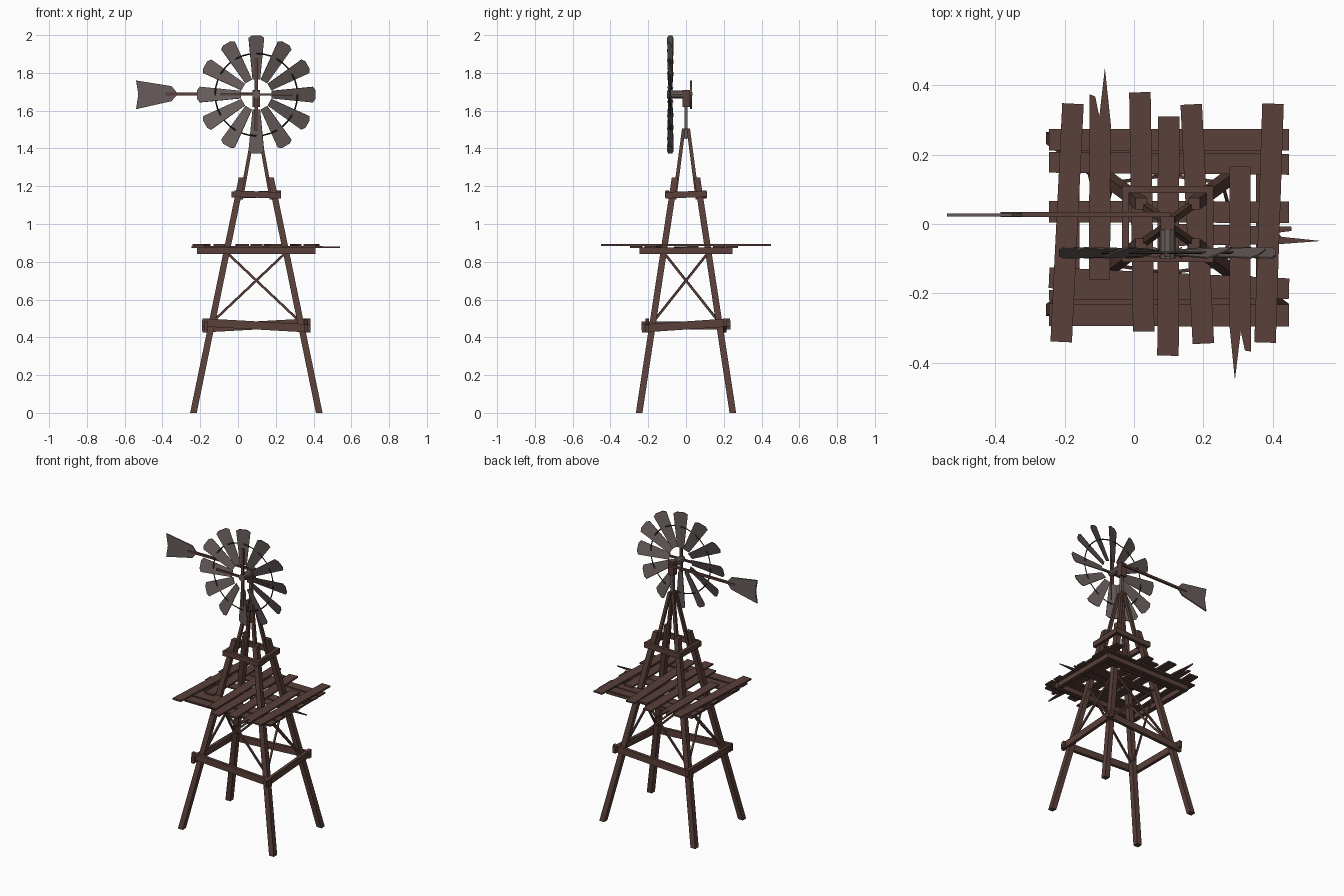
import bpy, bmesh, math
from mathutils import Vector, Matrix

if "Cube" in bpy.data.objects:
    bpy.data.objects.remove(bpy.data.objects["Cube"])

CX = 0.097          # tower axis in x
HUB_Z = 1.685


def material(name, rgb):
    m = bpy.data.materials.new(name)
    m.diffuse_color = (*rgb, 1)
    m.use_nodes = True
    m.node_tree.nodes["Principled BSDF"].inputs["Base Color"].default_value = m.diffuse_color
    return m


WOOD = material("brown wood", (0.100, 0.050, 0.041))
METAL = material("weathered metal", (0.135, 0.108, 0.103))
DARK = material("dark iron", (0.035, 0.027, 0.026))


def add(name, bm, mat):
    bmesh.ops.recalc_face_normals(bm, faces=bm.faces)
    me = bpy.data.meshes.new(name)
    bm.to_mesh(me)
    bm.free()
    me.materials.append(mat)
    ob = bpy.data.objects.new(name, me)
    bpy.context.collection.objects.link(ob)
    return ob


def loft(name, a, b, mat):
    """Solid between two matching point loops."""
    bm = bmesh.new()
    va = [bm.verts.new(p) for p in a]
    vb = [bm.verts.new(p) for p in b]
    n = len(va)
    bm.faces.new(va)
    bm.faces.new(vb)
    for i in range(n):
        j = (i + 1) % n
        bm.faces.new((va[i], va[j], vb[j], vb[i]))
    return add(name, bm, mat)


def beam(name, p, q, w, h, mat):
    """Board from p to q: w = sideways thickness, h = height."""
    p, q = Vector(p), Vector(q)
    d = (q - p).normalized()
    up = Vector((0, 0, 1)) if abs(d.z) < 0.95 else Vector((0, 1, 0))
    s = d.cross(up).normalized()
    u = s.cross(d)
    ring = [s * (w / 2 * i) + u * (h / 2 * j) for i, j in ((-1, -1), (1, -1), (1, 1), (-1, 1))]
    return loft(name, [p + r for r in ring], [q + r for r in ring], mat)


def post(name, p, q, w0, w1, mat):
    """Slanted post with level ends."""
    sq = ((-1, -1), (1, -1), (1, 1), (-1, 1))
    p, q = Vector(p), Vector(q)
    return loft(name, [p + Vector((i, j, 0)) * w0 / 2 for i, j in sq],
                [q + Vector((i, j, 0)) * w1 / 2 for i, j in sq], mat)


def slab(name, pts, z0, z1, mat):
    return loft(name, [(x, y, z0) for x, y in pts], [(x, y, z1) for x, y in pts], mat)


def half(z):
    """Half spread of the legs in x and y at height z."""
    return 0.333 - 0.206 * z, 0.248 - 0.152 * z


# Legs and the thin poles that meet under the mast
for sx in (-1, 1):
    for sy in (-1, 1):
        hx, hy = half(0)
        tx, ty = half(1.245)
        post("leg", (CX + sx * hx, sy * hy, 0), (CX + sx * tx, sy * ty, 1.245), 0.035, 0.033, WOOD)
        px, py = half(1.13)
        post("upper_pole", (CX + sx * (px - 0.02), sy * (py - 0.015), 1.13),
             (CX + sx * 0.012, sy * 0.012, 1.505), 0.02, 0.018, WOOD)

# Horizontal brace boards, slightly crooked, on two levels
for name, z, ex, ey, h, tilt in (("lower_brace", 0.463, 0.287, 0.235, 0.043, 0.016),
                                 ("upper_brace", 1.156, 0.115, 0.11, 0.034, 0.004)):
    hx, hy = half(z)
    for s in (-1, 1):
        y = s * (hy + 0.027)
        beam(name, (CX - ex, y, z - s * tilt), (CX + ex, y, z + s * tilt), 0.02, h, WOOD)
        x = CX + s * (hx + 0.027)
        beam(name, (x, -ey, z - (s + 1) * tilt / 2), (x, ey, z + (s + 1) * tilt / 2), 0.02, h, WOOD)

# Crossed thin struts on all four sides
(ax, ay), (bx, by) = half(0.48), half(0.85)
for s in (-1, 1):
    for t in (-1, 1):
        beam("cross_strut", (CX - t * ax, s * ay, 0.48), (CX + t * bx, s * by, 0.85), 0.01, 0.012, WOOD)
        beam("cross_strut", (CX + s * ax, -t * ay, 0.48), (CX + s * bx, t * by, 0.85), 0.01, 0.012, WOOD)

# Platform frame
for s in (-1, 1):
    beam("frame_beam", (CX - 0.313, s * 0.232, 0.859), (CX + 0.313, s * 0.232, 0.859), 0.03, 0.034, WOOD)
    beam("frame_beam", (CX + s * 0.297, -0.247, 0.859), (CX + s * 0.297, 0.247, 0.859), 0.03, 0.033, WOOD)

# Lower deck planks, along x: centre y at left and right end, width
for yl, yr, w in ((0.243, 0.243, 0.062), (0.178, 0.172, 0.06), (0.036, 0.034, 0.062),
                  (-0.155, -0.187, 0.06), (-0.205, -0.2, 0.03), (-0.262, -0.264, 0.064)):
    beam("lower_plank", (-0.245, yl, 0.878), (0.447, yr, 0.878), w, 0.009, WOOD)
slab("broken_side_plank", [(0.13, -0.063), (0.42, -0.058), (0.54, -0.049), (0.425, -0.037),
                           (0.415, -0.025), (0.455, -0.02), (0.455, -0.008), (0.13, 0)], 0.874, 0.882, WOOD)

# Upper deck planks, along y: bottom x, y, top x, y, width
for x0, y0, x1, y1, w in ((-0.21, -0.34, -0.176, 0.347, 0.062), (0.028, -0.31, 0.017, 0.38, 0.062),
                          (0.098, -0.38, 0.1, 0.31, 0.062), (0.2, -0.345, 0.165, 0.345, 0.062),
                          (0.378, -0.342, 0.401, 0.347, 0.062)):
    beam("upper_plank", (x0, y0, 0.888), (x1, y1, 0.888), w, 0.010, WOOD)
slab("broken_back_plank", [(-0.13, -0.16), (-0.069, -0.16), (-0.067, 0.29), (-0.084, 0.45),
                           (-0.1, 0.31), (-0.112, 0.368), (-0.128, 0.374)], 0.884, 0.894, WOOD)
slab("broken_front_plank", [(0.275, 0.166), (0.336, 0.166), (0.337, -0.368), (0.32, -0.365),
                            (0.308, -0.31), (0.291, -0.45), (0.276, -0.3)], 0.884, 0.894, WOOD)

# Mast and gearbox
post("mast", (CX, 0, 1.45), (CX, 0, 1.65), 0.018, 0.018, METAL)
beam("gearbox", (CX, -0.018, 1.665), (CX, 0.022, 1.665), 0.04, 0.09, WOOD)

# Hub: faceted cylinder along y
circ = [(CX + 0.023 * math.cos(i * math.pi / 5), HUB_Z + 0.023 * math.sin(i * math.pi / 5)) for i in range(10)]
loft("hub", [(x, -0.1, z) for x, z in circ], [(x, -0.015, z) for x, z in circ], METAL)

# Twelve pitched blades around the hub
center = Vector((CX, -0.083, HUB_Z))
outline = ((-0.021, 0.08), (0.021, 0.08), (0.044, 0.3), (0.024, 0.313), (-0.024, 0.313), (-0.044, 0.3))
for i in range(12):
    m = (Matrix.Translation(center) @ Matrix.Rotation(i * math.pi / 6, 4, 'Y')
         @ Matrix.Rotation(math.radians(20), 4, 'Z'))
    loft("blade", [m @ Vector((x, -0.002, z)) for x, z in outline],
         [m @ Vector((x, 0.002, z)) for x, z in outline], METAL)

# Four spokes and the thin ring joining the blades
for i in range(4):
    d = Matrix.Rotation(i * math.pi / 2, 3, 'Y') @ Vector((0, 0, 1))
    w = (0.012, 0.02) if i % 2 == 0 else (0.012, 0.012)
    o = Vector((0, -0.006, 0))
    beam("spoke", center + o + d * 0.015, center + o + d * 0.19, w[1] if i % 2 == 0 else w[0], 0.012, WOOD)
bpy.ops.mesh.primitive_torus_add(major_segments=36, minor_segments=4, major_radius=0.218, minor_radius=0.004,
                                 location=center, rotation=(math.pi / 2, 0, 0))
ring = bpy.context.object
ring.name = "blade_ring"
ring.data.materials.append(DARK)

# Tail boom and vane
beam("tail_boom", (CX + 0.01, 0.027, 1.688), (-0.385, 0.027, 1.688), 0.014, 0.014, WOOD)
vane = ((-0.54, 1.76), (-0.352, 1.73), (-0.318, 1.689), (-0.352, 1.65), (-0.54, 1.608), (-0.528, 1.686))
loft("tail_vane", [(x, 0.022, z) for x, z in vane], [(x, 0.031, z) for x, z in vane], METAL)
